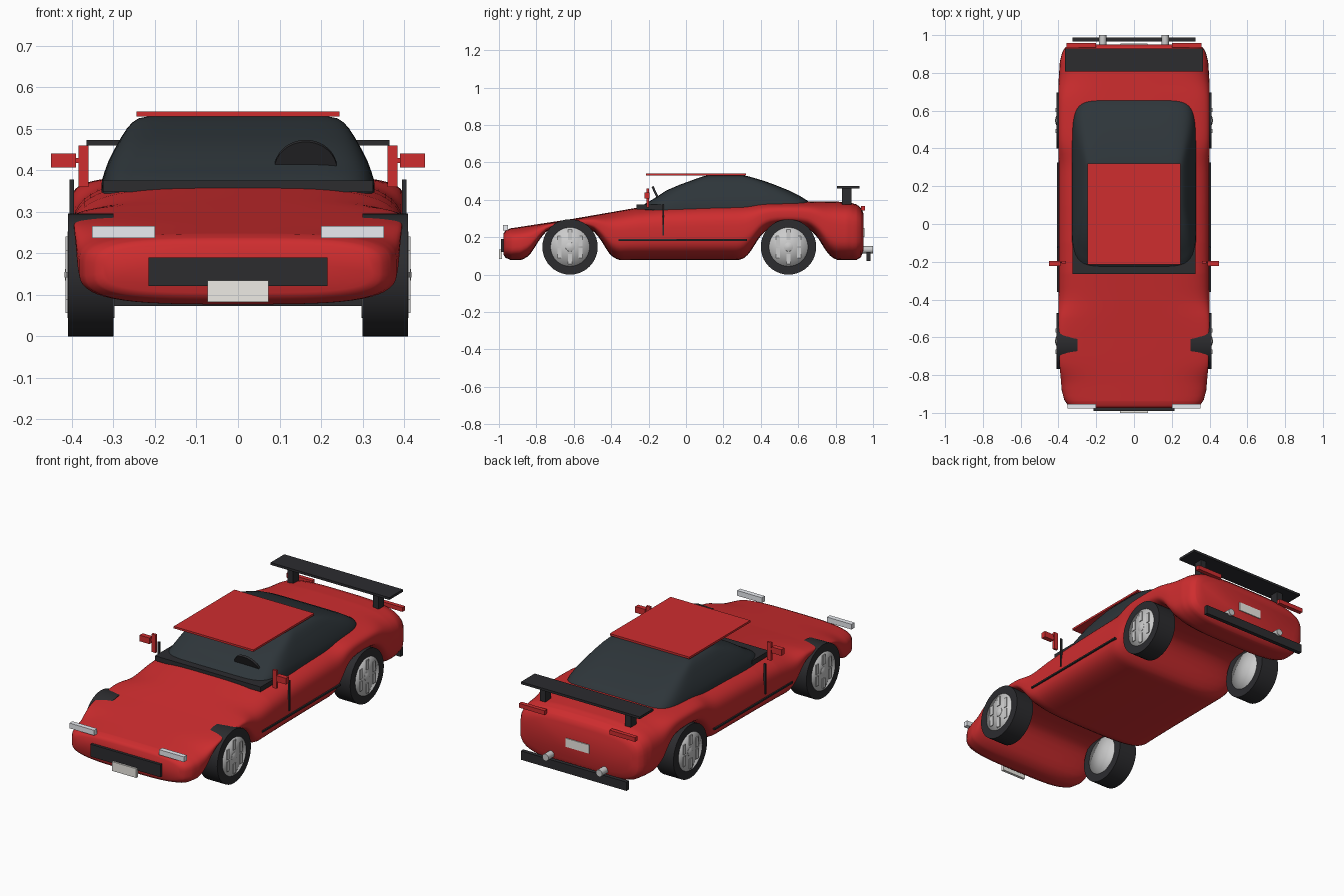
import bpy, bmesh, math
from mathutils import Matrix

if "Cube" in bpy.data.objects:
    bpy.data.objects.remove(bpy.data.objects["Cube"])


def material(name, rgb):
    m = bpy.data.materials.new(name)
    m.diffuse_color = (*rgb, 1)
    m.use_nodes = True
    m.node_tree.nodes["Principled BSDF"].inputs["Base Color"].default_value = m.diffuse_color
    return m


RED = material("red_paint", (0.62, 0.026, 0.028))
DARK = material("dark_trim", (0.025, 0.025, 0.028))
GLASS = material("dark_glass", (0.027, 0.036, 0.042))
LAMP = material("lamp", (0.82, 0.84, 0.88))
METAL = material("metal", (0.6, 0.6, 0.6))
PLATE = material("plate", (0.85, 0.83, 0.78))


def finish(name, bm, mat, angle=None):
    bmesh.ops.recalc_face_normals(bm, faces=bm.faces[:])
    me = bpy.data.meshes.new(name)
    bm.to_mesh(me)
    bm.free()
    me.materials.append(mat)
    ob = bpy.data.objects.new(name, me)
    bpy.context.collection.objects.link(ob)
    if angle:
        bpy.ops.object.select_all(action='DESELECT')
        ob.select_set(True)
        bpy.context.view_layer.objects.active = ob
        bpy.ops.object.shade_smooth_by_angle(angle=math.radians(angle))
    return ob


def box(name, mat, x, y, z):
    """Box from (min, max) ranges."""
    bm = bmesh.new()
    size = [r[1] - r[0] for r in (x, y, z)]
    mid = [(r[1] + r[0]) / 2 for r in (x, y, z)]
    bmesh.ops.create_cube(bm, size=1, matrix=Matrix.Translation(mid) @ Matrix.Diagonal((*size, 1)))
    return finish(name, bm, mat)


def pair(name, mat, x, y, z):
    for side, s in (("left", -1), ("right", 1)):
        box(f"{side}_{name}", mat, sorted((s * x[0], s * x[1])), y, z)


def interp(t, pts):
    """Piecewise linear lookup."""
    if t <= pts[0][0]:
        return pts[0][1]
    for (a, va), (b, vb) in zip(pts, pts[1:]):
        if t <= b:
            return va + (vb - va) * (t - a) / (b - a)
    return pts[-1][1]


def superellipse(count, n):
    out = []
    for i in range(count):
        a = 2 * math.pi * (i + 0.5) / count
        c, s = math.cos(a), math.sin(a)
        out.append((math.copysign(abs(c) ** (2 / n), c), math.copysign(abs(s) ** (2 / n), s)))
    return out


def loft(name, rings, mat, angle):
    bm = bmesh.new()
    rows = [[bm.verts.new(p) for p in r] for r in rings]
    k = len(rows[0])
    for a, b in zip(rows, rows[1:]):
        for i in range(k):
            bm.faces.new((a[i], a[(i + 1) % k], b[(i + 1) % k], b[i]))
    bm.faces.new(rows[0])
    bm.faces.new(rows[-1])
    return finish(name, bm, mat, angle)


def lathe_x(name, profile, x_sign, y, z, mat, seg=40, angle=35):
    """Revolve (x, radius) points about an axis along x."""
    rings = [[(x_sign * px, y + r * math.cos(2 * math.pi * i / seg), z + r * math.sin(2 * math.pi * i / seg))
              for i in range(seg)] for px, r in profile]
    return loft(name, rings, mat, angle)


# Body shell: sections along y, the underside rising over each axle
FRONT, REAR, AXLE_Z = -0.62, 0.548, 0.148
TOP = [(-0.975, .222), (-0.965, .235), (-0.94, .247), (-0.6, .299), (-0.26, .358), (-0.1, .373), (0.1, .382),
       (0.4, .390), (0.8, .391), (0.88, .385), (0.915, .374), (0.938, .352), (0.95, .325)]
BOTTOM = [(-0.975, .105), (-0.965, .09), (-0.935, .077), (0.91, .077), (0.935, .092), (0.95, .13)]
WIDTH = [(-0.975, .325), (-0.96, .35), (-0.93, .37), (-0.88, .383), (-0.75, .394), (-0.5, .40),
         (0.75, .40), (0.86, .393), (0.91, .38), (0.935, .365), (0.95, .335)]
ARCH = [(0, .18), (.06, .178), (.1, .168), (.13, .15), (.16, .115), (.19, .066), (.21, .036), (.235, .012), (.265, 0)]
section = superellipse(56, 3.5)
stations = sorted({p[0] for p in TOP + BOTTOM + WIDTH} | {round(-0.93 + i * 0.02, 3) for i in range(93)})
rings = []
for y in stations:
    top, w = interp(y, TOP), interp(y, WIDTH)
    bot = interp(y, BOTTOM) + interp(min(abs(y - FRONT), abs(y - REAR)), ARCH)
    c, h = (top + bot) / 2, (top - bot) / 2
    rings.append([(w * sx, y, c + h * sz) for sx, sz in section])
loft("body_shell", rings, RED, 50)

# Glass cabin: plan outlines stacked upwards (z, half width, front y, back y)
plan = superellipse(64, 7)
layers = [(.34, .33, -.26, .67), (.375, .328, -.225, .665), (.395, .322, -.19, .65), (.42, .313, -.15, .61),
          (.45, .298, -.105, .55), (.48, .281, -.035, .475), (.50, .268, .02, .42), (.515, .255, .06, .37),
          (.525, .24, .09, .335), (.531, .21, .12, .3)]
loft("cabin_glass", [[(hx * px, (y0 + y1) / 2 + (y1 - y0) / 2 * py, z) for px, py in plan]
                     for z, hx, y0, y1 in layers], GLASS, 40)
box("roof_panel", RED, (-.245, .245), (-.215, .32), (.53, .541))
box("cowl", DARK, (-.325, .325), (-.265, -.115), (.348, .375))

# Steering wheel poking through the windscreen
bm = bmesh.new()
bmesh.ops.create_cone(bm, cap_ends=True, segments=32, radius1=.076, radius2=.076, depth=.012,
                      matrix=Matrix.Translation((.163, -.147, .402)) @ Matrix.Rotation(math.radians(-65), 4, 'X'))
finish("steering_wheel", bm, DARK, 30)

# Wheels: tyre, rim, spokes and hub
for end, y in (("front", FRONT), ("rear", REAR)):
    for side, s in (("left", -1), ("right", 1)):
        tag = f"{end}_{side}"
        lathe_x(tag + "_tyre", [(.30, .10), (.30, .148), (.41, .148), (.41, .10)], s, y, AXLE_Z, DARK)
        lathe_x(tag + "_rim", [(.298, .003), (.298, .104), (.411, .104), (.411, .003)],
                s, y, AXLE_Z, METAL, angle=180)
        lathe_x(tag + "_hub", [(.405, .026), (.412, .024), (.416, .014), (.418, .003)], s, y, AXLE_Z, METAL, 20)
        for i in range(6):
            a = math.pi * i / 3 + math.pi / 6
            cy, cz = y + .065 * math.cos(a), AXLE_Z + .065 * math.sin(a)
            box(f"{tag}_spoke_{i + 1}", METAL, sorted((s * .405, s * .415)),
                (cy - .011, cy + .011), (cz - .027, cz + .027))

# Nose details
pair("headlight", LAMP, (.2, .352), (-.978, -.952), (.237, .266))
box("grille", DARK, (-.215, .215), (-.99, -.968), (.121, .19))
box("front_plate", PLATE, (-.074, .074), (-1.0, -.985), (.083, .134))

# Mirrors, door seams and side strips
pair("mirror_stalk", RED, (.36, .384), (-.21, -.197), (.36, .46))
pair("mirror_arm", RED, (.38, .395), (-.207, -.2), (.418, .43))
pair("mirror", RED, (.39, .45), (-.222, -.195), (.406, .44))
pair("door_seam", DARK, (.395, .406), (-.126, -.118), (.21, .378))
pair("side_strip", DARK, (.39, .407), (-.36, .325), (.18, .189))

# Spoiler
box("spoiler_wing", DARK, (-.365, .365), (.808, .928), (.46, .473))
pair("spoiler_post", DARK, (.245, .28), (.835, .885), (.375, .462))

# Tail details
pair("tail_light", RED, (.2, .357), (.935, .958), (.343, .367))
box("rear_plate", PLATE, (-.072, .072), (.94, .955), (.2, .248))
box("rear_bumper", DARK, (-.325, .325), (.965, .987), (.073, .122))
for side, s in (("left", -1), ("right", 1)):
    bm = bmesh.new()
    bmesh.ops.create_cone(bm, cap_ends=True, segments=24, radius1=.019, radius2=.019, depth=.07,
                          matrix=Matrix.Translation((s * .165, .965, .133)) @ Matrix.Rotation(math.pi / 2, 4, 'X'))
    finish(side + "_exhaust", bm, METAL, 30)
